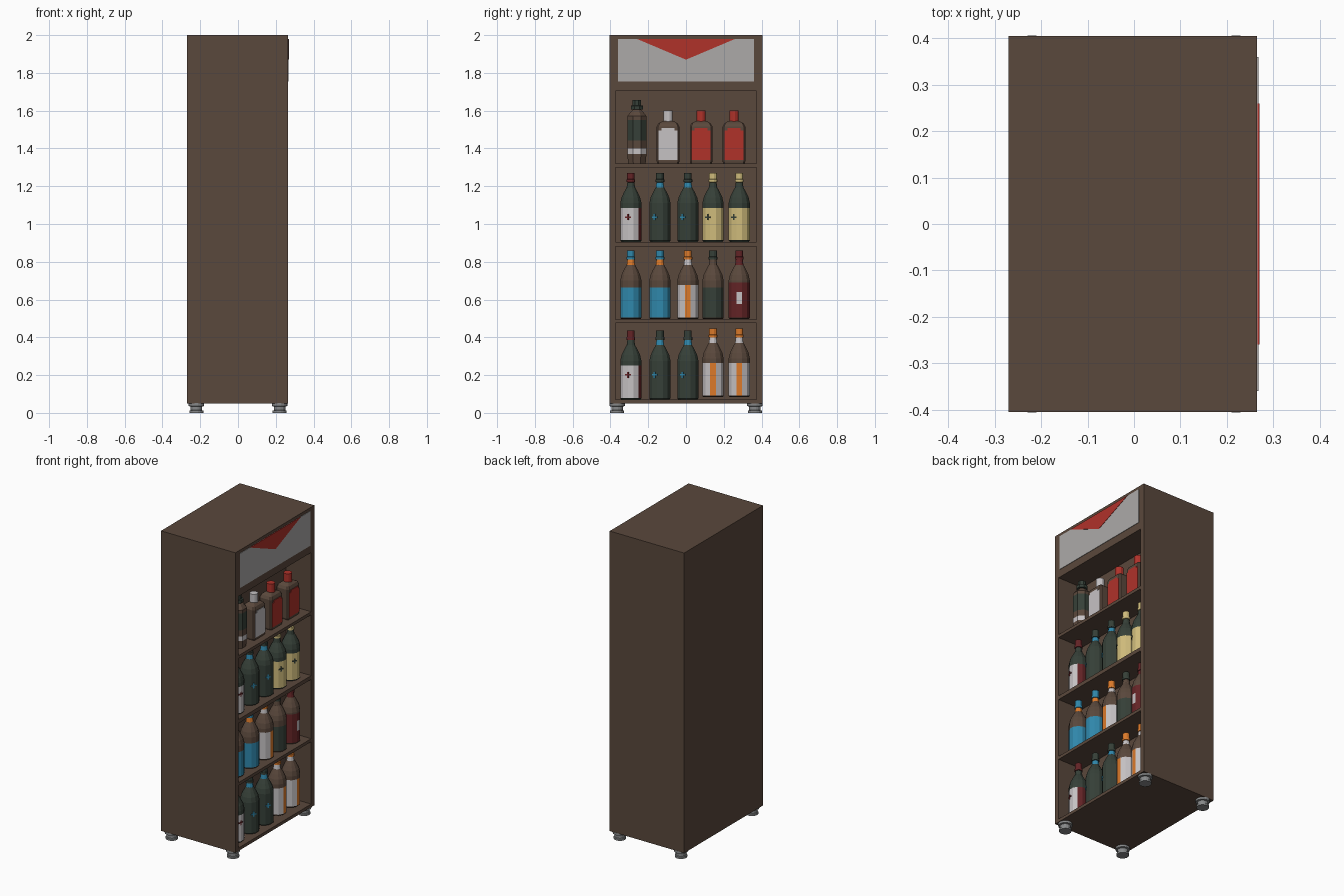
import bpy, bmesh, math
from mathutils import Matrix

if "Cube" in bpy.data.objects:
    bpy.data.objects.remove(bpy.data.objects["Cube"])

# ---- flat colours ----
NAMES = ["brown", "dark_green", "label_white", "red", "blue",
         "orange", "beige", "maroon", "sign_grey", "foot_grey"]
SRGB = [(90, 72, 60), (54, 64, 56), (198, 194, 196), (176, 50, 42), (48, 136, 172),
        (220, 122, 42), (208, 188, 124), (100, 36, 38), (172, 170, 169), (135, 137, 138)]
BROWN, GREEN, WHITE, RED, BLUE, ORANGE, BEIGE, MAROON, SIGN, FOOT = range(10)


def lin(c):
    c /= 255
    return c / 12.92 if c <= 0.04045 else ((c + 0.055) / 1.055) ** 2.4


MATS = []
for n, rgb in zip(NAMES, SRGB):
    m = bpy.data.materials.new(n)
    m.diffuse_color = (*[lin(c) for c in rgb], 1)
    m.use_nodes = True
    m.node_tree.nodes["Principled BSDF"].inputs["Base Color"].default_value = m.diffuse_color
    MATS.append(m)


def finish(bm, name):
    bmesh.ops.recalc_face_normals(bm, faces=bm.faces)
    me = bpy.data.meshes.new(name)
    bm.to_mesh(me)
    bm.free()
    for m in MATS:
        me.materials.append(m)
    ob = bpy.data.objects.new(name, me)
    bpy.context.collection.objects.link(ob)
    return ob


def add_box(bm, lo, hi, mat=0, rot=None):
    size = [b - a for a, b in zip(lo, hi)]
    mid = [(a + b) / 2 for a, b in zip(lo, hi)]
    mtx = Matrix.Translation(mid) @ Matrix.Diagonal((*size, 1))
    if rot:
        mtx = rot @ mtx
    vs = bmesh.ops.create_cube(bm, size=1, matrix=mtx)["verts"]
    for f in {f for v in vs for f in v.link_faces}:
        f.material_index = mat


def loft(bm, section, rings, rule, loc):
    """Stack scaled copies of a section; colour faces by height and angle from +x."""
    rows = [[bm.verts.new((loc[0] + x * r, loc[1] + y * r, loc[2] + z)) for x, y in section]
            for z, r in rings]
    n = len(section)
    for a, b in zip(rows, rows[1:]):
        for i in range(n):
            f = bm.faces.new((a[i], a[(i + 1) % n], b[(i + 1) % n], b[i]))
            c = f.calc_center_median()
            f.material_index = rule(c.z - loc[2], math.degrees(math.atan2(c.y - loc[1], c.x - loc[0])))
    bm.faces.new(rows[0]).material_index = rule(rings[0][0], 180)
    bm.faces.new(rows[-1]).material_index = rule(rings[-1][0], 180)


def circle(n):
    return [(math.cos(math.tau * (i + .5) / n), math.sin(math.tau * (i + .5) / n)) for i in range(n)]


# ---- cabinet with four recessed shelves facing +x ----
bm = bmesh.new()
add_box(bm, (-.27, -.405, .05), (.265, .405, 2))
cabinet = finish(bm, "cabinet")
bm = bmesh.new()
for z0, z1 in ((.07, .475), (.495, .88), (.905, 1.30), (1.32, 1.705)):
    add_box(bm, (.085, -.373, z0), (.4, .373, z1))
cutter = finish(bm, "shelf_cutter")
cutter.hide_render = True
cutter.hide_set(True)
mod = cabinet.modifiers.new("shelves", "BOOLEAN")
mod.object = cutter
mod.solver = "EXACT"

# ---- header sign and red triangle ----
bm = bmesh.new()
add_box(bm, (.262, -.36, 1.755), (.268, .36, 1.98), SIGN)
finish(bm, "header_sign")
bm = bmesh.new()
tri = [(-.26, 1.98), (.26, 1.98), (0, 1.87)]
lo, hi = ([bm.verts.new((x, y, z)) for y, z in tri] for x in (.266, .27))
bm.faces.new(lo)
bm.faces.new(hi)
for i in range(3):
    j = (i + 1) % 3
    bm.faces.new((lo[i], lo[j], hi[j], hi[i]))
for f in bm.faces:
    f.material_index = RED
finish(bm, "sign_triangle")

# ---- feet ----
for i, (x, y) in enumerate([(sx * .22, sy * .365) for sx in (-1, 1) for sy in (-1, 1)]):
    bm = bmesh.new()
    loft(bm, circle(16), [(0, .037), (.012, .037), (.014, .031), (.034, .031), (.036, .042), (.052, .042)],
         lambda z, a: FOOT, (x, y, 0))
    finish(bm, f"foot_{i + 1}")

# ---- round bottles ----
BX = .18


def bottle(name, y, z, glass, cap, neck, label, lo=.008, hi=.18, centre=None, edge=None, cross=None):
    rings = [(0, .052), (.006, .058), (lo + .001, .058), (.08, .058), (.145, .058), (hi, .058),
             (.205, .058), (.235, .051), (.262, .038), (.288, .023), (.315, .019),
             (.316, .024), (.33, .024), (.331, .021), (.365, .021)]

    def rule(h, a):
        if h > .315:
            return cap
        if h > .288:
            return neck
        if lo < h < hi and abs(a) < 100 and label is not None:
            if centre is not None and abs(a) < 10 and (label != MAROON or .08 < h < .145):
                return centre
            return edge if edge is not None and a > 50 else label
        return glass

    bm = bmesh.new()
    loft(bm, circle(12), rings, rule, (BX, y, z))
    if cross:  # small printed cross as two thin plates
        col, ang, h = cross
        rot = Matrix.Translation((BX, y, z + h)) @ Matrix.Rotation(math.radians(ang), 4, "Z")
        for w, t in ((.016, .004), (.004, .016)):
            add_box(bm, (.052, -w, -t), (.0588, w, t), col, rot)
    finish(bm, name)


YS = (-.292, -.138, .01, .143, .282)
wine = dict(glass=GREEN, cap=MAROON, neck=GREEN, label=WHITE, edge=MAROON, cross=(MAROON, -15, .13))
green = dict(glass=GREEN, cap=GREEN, neck=BLUE, label=None, cross=(BLUE, -30, .13))
cream = dict(glass=GREEN, cap=BEIGE, neck=GREEN, label=BEIGE, cross=(GREEN, -30, .13))
azure = dict(glass=BROWN, cap=BLUE, neck=ORANGE, label=BLUE, hi=.167)
amber = dict(glass=BROWN, cap=ORANGE, neck=WHITE, label=WHITE, centre=ORANGE)
olive = dict(glass=BROWN, cap=GREEN, neck=BROWN, label=GREEN, hi=.167)
plum = dict(glass=BROWN, cap=MAROON, neck=MAROON, label=MAROON, centre=WHITE, hi=.195)
ROWS = [(.071, (wine, green, green, amber, amber)),
        (.496, (azure, azure, amber, olive, plum)),
        (.906, (wine, green, green, cream, cream))]
for r, (z, kinds) in enumerate(ROWS):
    for c, kind in enumerate(kinds):
        lift = .012 if r == 0 and kind is amber else 0
        bottle(f"bottle_{r + 1}_{c + 1}", YS[c], z + lift, **kind)

# ---- top shelf: tall decanter ----
bm = bmesh.new()
loft(bm, circle(8), [(0, .05), (.05, .055), (.08, .055), (.12, .055), (.23, .055), (.25, .055),
                     (.272, .036), (.285, .022), (.286, .034), (.305, .034), (.306, .024), (.335, .024)],
     lambda h, a: GREEN if h > .284 or (.12 < h < .23 and abs(a) < 100)
     else WHITE if .05 < h < .08 and abs(a) < 50 else BROWN, (BX, -.26, 1.321))
finish(bm, "decanter")

# ---- top shelf: flat flasks with front label plates ----
FLASK = [(.045, -.052), (.045, .052), (.037, .06), (-.037, .06),
         (-.045, .052), (-.045, -.052), (-.037, -.06), (.037, -.06)]
for i, (y, col) in enumerate(((-.095, WHITE), (.08, RED), (.254, RED))):
    bm = bmesh.new()
    loft(bm, FLASK, [(0, .95), (.01, 1), (.195, 1), (.212, .85), (.225, .45)], lambda h, a: BROWN, (BX, y, 1.321))
    loft(bm, circle(12), [(.22, .025), (.279, .025)], lambda h, a: col, (BX, y, 1.321))
    add_box(bm, (BX + .04, y - .05, 1.338), (BX + .048, y + .05, 1.495), col)
    add_box(bm, (BX + .04, y - .035, 1.495), (BX + .048, y + .035, 1.508), col)
    finish(bm, f"flask_{i + 1}")
